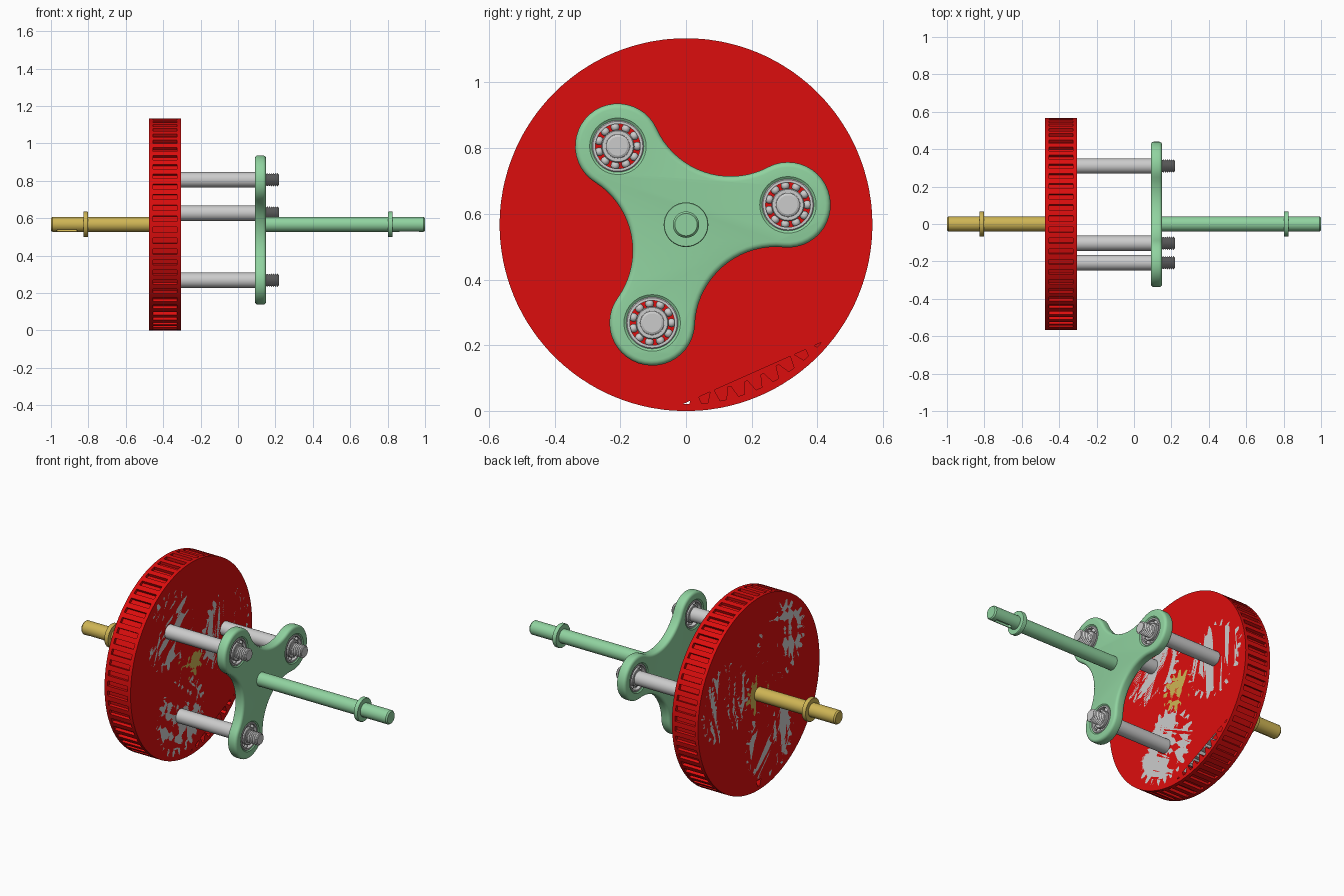
import bpy, bmesh
from math import sin, cos, pi, radians, floor, atan2
from mathutils import Vector

if "Cube" in bpy.data.objects:
    bpy.data.objects.remove(bpy.data.objects["Cube"])

ZC = 0.567                      # height of the main axis
X0, X1 = -0.475, -0.305         # gear width
ORBIT = 0.316                   # planet distance from the axis
ANGLES = [radians(a) for a in (11, 131, 251)]


def material(name, color):
    m = bpy.data.materials.new(name)
    m.diffuse_color = (*color, 1)
    m.use_nodes = True
    m.node_tree.nodes["Principled BSDF"].inputs["Base Color"].default_value = m.diffuse_color
    return m


RED = material("red", (0.72, 0.004, 0.004))
GREEN = material("green", (0.28, 0.65, 0.35))
YELLOW = material("yellow", (0.62, 0.46, 0.09))


def pt(r, a, x, c=(0, 0)):
    return Vector((x, c[0] + r * cos(a), ZC + c[1] + r * sin(a)))


def finish(bm, name, mat=None, angle=32, recalc=True):
    if recalc:
        bmesh.ops.recalc_face_normals(bm, faces=bm.faces)
    me = bpy.data.meshes.new(name)
    bm.to_mesh(me)
    bm.free()
    ob = bpy.data.objects.new(name, me)
    bpy.context.collection.objects.link(ob)
    if mat:
        me.materials.append(mat)
    smooth(me, angle)
    return ob


def smooth(me, angle=32):
    me.shade_smooth()
    me.set_sharp_from_angle(angle=radians(angle))


def apply_modifiers(ob):
    dg = bpy.context.evaluated_depsgraph_get()
    me = bpy.data.meshes.new_from_object(ob.evaluated_get(dg))
    ob.modifiers.clear()
    ob.data = me
    smooth(me)


def lathe(bm, prof, c=(0, 0), n=40, closed=False):
    """Spin (x, r) points round an axis parallel to x; open ends get capped."""
    rings = [[bm.verts.new(pt(r, 2 * pi * i / n, x, c)) for i in range(n)] for x, r in prof]
    for a, b in zip(rings, rings[1:] + (rings[:1] if closed else [])):
        for i in range(n):
            j = (i + 1) % n
            bm.faces.new((a[i], a[j], b[j], b[i]))
    if not closed:
        bm.faces.new(rings[0])
        bm.faces.new(rings[-1])


def prism(bm, yz, x0, x1):
    a, b = ([bm.verts.new((x, y, ZC + z)) for y, z in yz] for x in (x0, x1))
    bm.faces.new(a)
    bm.faces.new(b)
    for i in range(len(a)):
        j = (i + 1) % len(a)
        bm.faces.new((a[i], a[j], b[j], b[i]))


def gear(bm, teeth, pitch, phase, c=(0, 0)):
    steps = ((-.32, -.021), (-.24, 0), (-.11, .016), (.11, .016), (.24, 0), (.32, -.021))
    prism(bm, [(c[0] + (pitch + d) * cos(phase + 2 * pi * (k + f) / teeth),
                c[1] + (pitch + d) * sin(phase + 2 * pi * (k + f) / teeth))
               for k in range(teeth) for f, d in steps], X0, X1)


def cut(ob, bm, name):
    tool = finish(bm, name)
    m = ob.modifiers.new("cut", 'BOOLEAN')
    m.object, m.solver = tool, 'EXACT'
    tool.hide_render = True
    tool.hide_set(True)
    apply_modifiers(ob)
    bpy.data.objects.remove(tool)


# ring gear: slotted rim outside, teeth inside
N = 60
step = 2 * pi / N
inner = [((k + f) * step, r) for k in range(N)
         for f, r in ((.17, .546), (.40, .509), (.60, .509), (.83, .546))]
outer = [(k + f) * step for k in range(N) for f in (.1, .25, .75, .9)]
bm = bmesh.new()
rows = [[bm.verts.new(pt(.567, a, x)) for a in outer] for x in (X0, X0 + .02, X1 - .02, X1)]
teeth = [[bm.verts.new(pt(r, a, x)) for a, r in inner] for x in (X1, X0)]
loops = rows + teeth
slots = []
for k, (a, b) in enumerate(zip(loops, loops[1:] + loops[:1])):
    for i in range(4 * N):
        j = (i + 1) % (4 * N)
        f = bm.faces.new((a[i], a[j], b[j], b[i]))
        if k == 1 and i % 4 == 1:
            slots.append(f)
bmesh.ops.recalc_face_normals(bm, faces=bm.faces)
for f in bmesh.ops.extrude_discrete_faces(bm, faces=slots)["faces"]:
    for v in f.verts:
        v.co.y *= .97
        v.co.z = ZC + (v.co.z - ZC) * .97
# end webs, each left open along a chord
for loop, lo, hi in ((teeth[0], 270, 317), (teeth[1], 267, 272)):
    keep = [v for v, (a, r) in zip(loop, inner) if not radians(lo) < a < radians(hi)]
    bm.faces.new(keep)
finish(bm, "ring_gear", RED, 20)

# planet gears with stepped, threaded pins, and bearings
for n, th in enumerate(ANGLES, 1):
    c = (ORBIT * cos(th), ORBIT * sin(th))
    rp = th / step - floor(th / step)
    bm = bmesh.new()
    gear(bm, 24, .211, th - rp * radians(15), c)
    prof = [(X1 - .02, .041), (.092, .041), (.095, .036), (.15, .036)]
    for i in range(6):
        x = .152 + i * .011
        prof += [(x, .029), (x + .0055, .036)]
    prof += [(.216, .029), (.219, .029)]
    lathe(bm, prof, c, 32)
    finish(bm, f"planet_gear_{n}", None, 25)

    bm = bmesh.new()
    for r0, r1 in ((.0365, .05), (.068, .079)):
        lathe(bm, [(.095, r0), (.095, r1 - .003), (.098, r1), (.144, r1),
                   (.147, r1 - .003), (.147, r0)], c, 40, True)
    for i in range(11):
        s = bmesh.ops.create_uvsphere(bm, u_segments=14, v_segments=8, radius=.0135)
        bmesh.ops.translate(bm, verts=s["verts"], vec=pt(.059, 2 * pi * i / 11, .125, c))
    finish(bm, f"bearing_{n}")


def shaft_profile(s, start):
    return [(s * x, r) for x, r in ((start, .04), (.803, .04), (.803, .066), (.806, .068),
            (.824, .068), (.827, .066), (.827, .04), (.992, .04), (1, .034))]


def key_slot(shaft, x0, x1, ang):
    """Round-ended keyway cut into the shaft on the side at angle ang."""
    bm = bmesh.new()
    w = .011
    d, t = Vector((0, cos(ang), sin(ang))), Vector((0, -sin(ang), cos(ang)))
    out = []
    for x, a0 in ((x1 - w, -pi / 2), (x0 + w, pi / 2)):
        out += [Vector((x + w * cos(a0 + pi * i / 8), 0, ZC)) + t * w * sin(a0 + pi * i / 8)
                for i in range(9)]
    a = [bm.verts.new(p + d * .026) for p in out]
    b = [bm.verts.new(p + d * .06) for p in out]
    bm.faces.new(a)
    bm.faces.new(b)
    for i in range(len(a)):
        j = (i + 1) % len(a)
        bm.faces.new((a[i], a[j], b[j], b[i]))
    cut(shaft, bm, "key_cutter")


# sun gear and input shaft
bm = bmesh.new()
gear(bm, 12, .105, radians(51))
finish(bm, "sun_gear", YELLOW, 25)
bm = bmesh.new()
lathe(bm, shaft_profile(-1, -X1 - .0 + .1))
key_slot(finish(bm, "input_shaft", YELLOW), -.97, -.86, radians(240))

# three-armed carrier: lobes joined by tangent concave arcs
D, LOBE, FIL = .417, .13, .247
half = pi - atan2(D * sin(pi / 3), D * cos(pi / 3) - ORBIT)
sweep = pi - half                      # lobe half angle
outline = []
for th in ANGLES:
    cy, cz = ORBIT * cos(th), ORBIT * sin(th)
    outline += [(cy + LOBE * cos(th + sweep * i / 12), cz + LOBE * sin(th + sweep * i / 12))
                for i in range(-12, 13)]
    m = th + pi / 3
    fy, fz = D * cos(m), D * sin(m)
    arc = sweep - pi / 3               # half angle of the concave arc
    outline += [(fy + FIL * cos(m + pi + arc * -i / 9), fz + FIL * sin(m + pi + arc * -i / 9))
                for i in range(-8, 9)]
bm = bmesh.new()
prism(bm, outline, .09, .15)
carrier = finish(bm, "carrier", GREEN)
bev = carrier.modifiers.new("round", 'BEVEL')
bev.width, bev.segments, bev.limit_method, bev.angle_limit = .016, 4, 'ANGLE', radians(50)
apply_modifiers(carrier)
bm = bmesh.new()
for th in ANGLES:
    lathe(bm, [(.05, .086), (.09, .086), (.095, .079), (.145, .079), (.15, .086), (.2, .086)],
          (ORBIT * cos(th), ORBIT * sin(th)), 40)
cut(carrier, bm, "bore_cutter")

# output shaft
bm = bmesh.new()
lathe(bm, shaft_profile(1, .14))
key_slot(finish(bm, "output_shaft", GREEN), .86, .97, radians(270))
